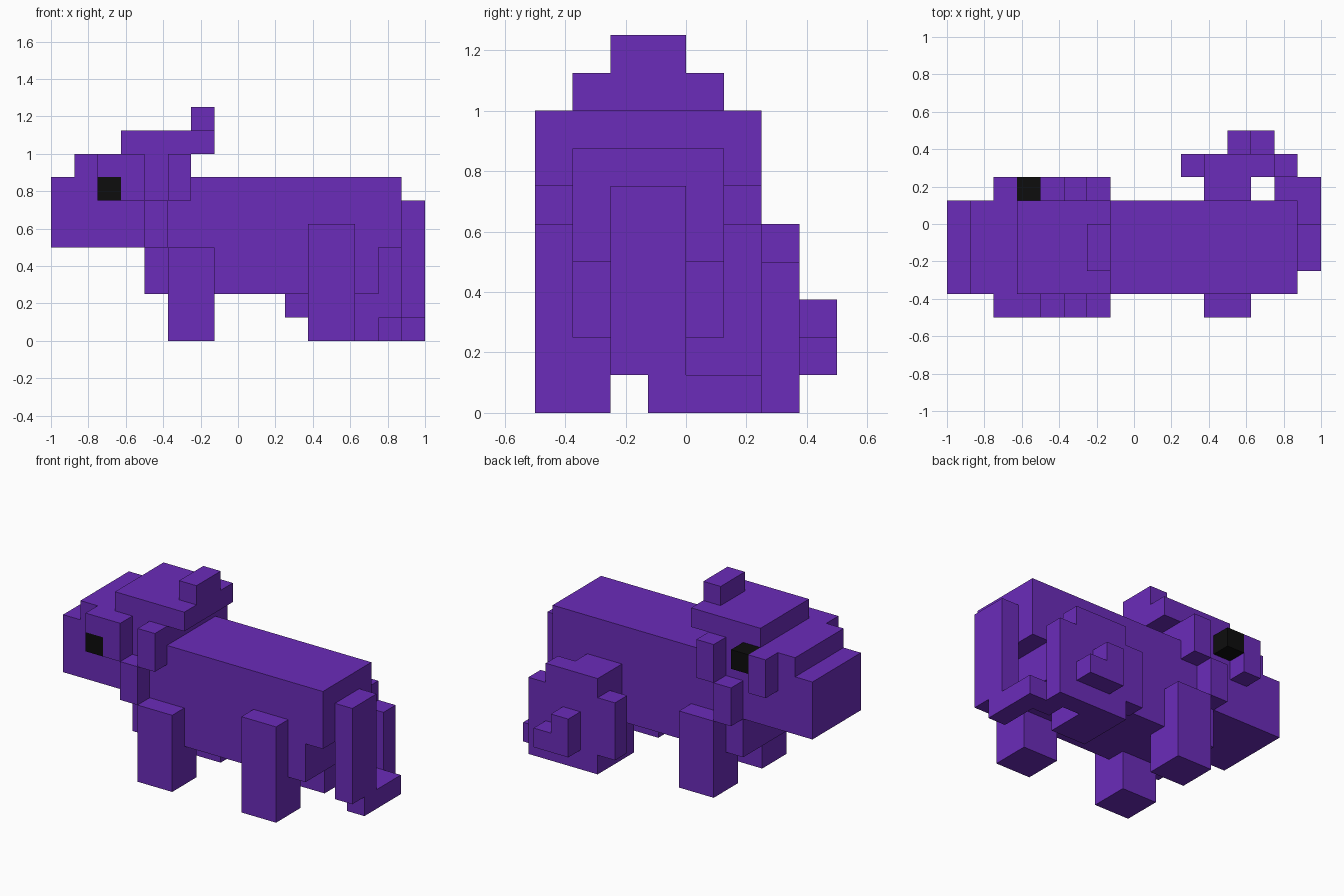
import bpy
import bmesh

UNIT = 0.125      # edge length of one cube cell
MID_Y = -1        # symmetry plane of the body, in cells

default_cube = bpy.data.objects.get("Cube")
if default_cube:
    bpy.data.objects.remove(default_cube, do_unlink=True)


def make_material(name, colour):
    material = bpy.data.materials.new(name)
    material.use_nodes = True
    material.diffuse_color = colour
    shader = material.node_tree.nodes["Principled BSDF"]
    shader.inputs["Base Color"].default_value = colour
    shader.inputs["Roughness"].default_value = 0.8
    return material


purple = make_material("purple", (0.147, 0.025, 0.49, 1))
black = make_material("black", (0.004, 0.004, 0.004, 1))


def block(name, x, y, z, material=purple):
    """Box spanning the (low, high) cell ranges on each axis."""
    spans = (x, y, z)
    bm = bmesh.new()
    bmesh.ops.create_cube(bm, size=1)
    for vert in bm.verts:
        for axis, (low, high) in enumerate(spans):
            vert.co[axis] = (high if vert.co[axis] > 0 else low) * UNIT
    mesh = bpy.data.meshes.new(name)
    bm.to_mesh(mesh)
    bm.free()
    mesh.materials.append(material)
    obj = bpy.data.objects.new(name, mesh)
    bpy.context.collection.objects.link(obj)
    return obj


def pair(name, x, y, z):
    """The same block on both sides of the body."""
    mirrored = (2 * MID_Y - y[1], 2 * MID_Y - y[0])
    block("front_" + name, x, y, z)
    block("back_" + name, x, mirrored, z)


# Trunk, with a notch under the rump
trunk = (-3, 1)
block("body", (-4, 6), trunk, (2, 7))
block("rump", (6, 7), trunk, (4, 7))

# Head, brow and cap
block("snout", (-8, -4), trunk, (4, 7))
block("brow", (-7, -2), trunk, (7, 8))
block("cap", (-5, -1), trunk, (8, 9))
block("cap_knob", (-2, -1), (-2, 0), (9, 10))

# Paired parts
side = (-4, -3)
pair("neck_ruff", (-4, -3), side, (4, 6))
pair("ear", (-3, -2), side, (6, 8))
pair("fore_leg", (-3, -1), (-4, -2), (0, 4))
pair("hind_leg", (3, 5), (-4, -2), (0, 5))

# Cheeks and eyes
block("front_cheek_top", (-6, -4), side, (7, 8))
block("front_cheek_rear", (-5, -4), side, (6, 7))
block("front_eye", (-6, -5), side, (6, 7), black)
block("back_cheek", (-6, -5), (1, 2), (6, 8))
block("back_eye", (-5, -4), (1, 2), (7, 8), black)

# Tail hanging from the rump and turning to the back
block("tail_drop", (7, 8), (-2, 0), (1, 6))
block("tail_foot", (7, 8), (-1, 2), (0, 1))
block("tail_link", (6, 7), (1, 2), (0, 1))

# Coiled end of the tail
coil = (2, 3)
block("coil_base", (3, 7), coil, (0, 1))
block("coil_middle", (2, 7), coil, (1, 4))
block("coil_top", (3, 6), coil, (4, 5))
block("coil_tip_tall", (4, 5), (3, 4), (1, 3))
block("coil_tip_low", (5, 6), (3, 4), (1, 2))
